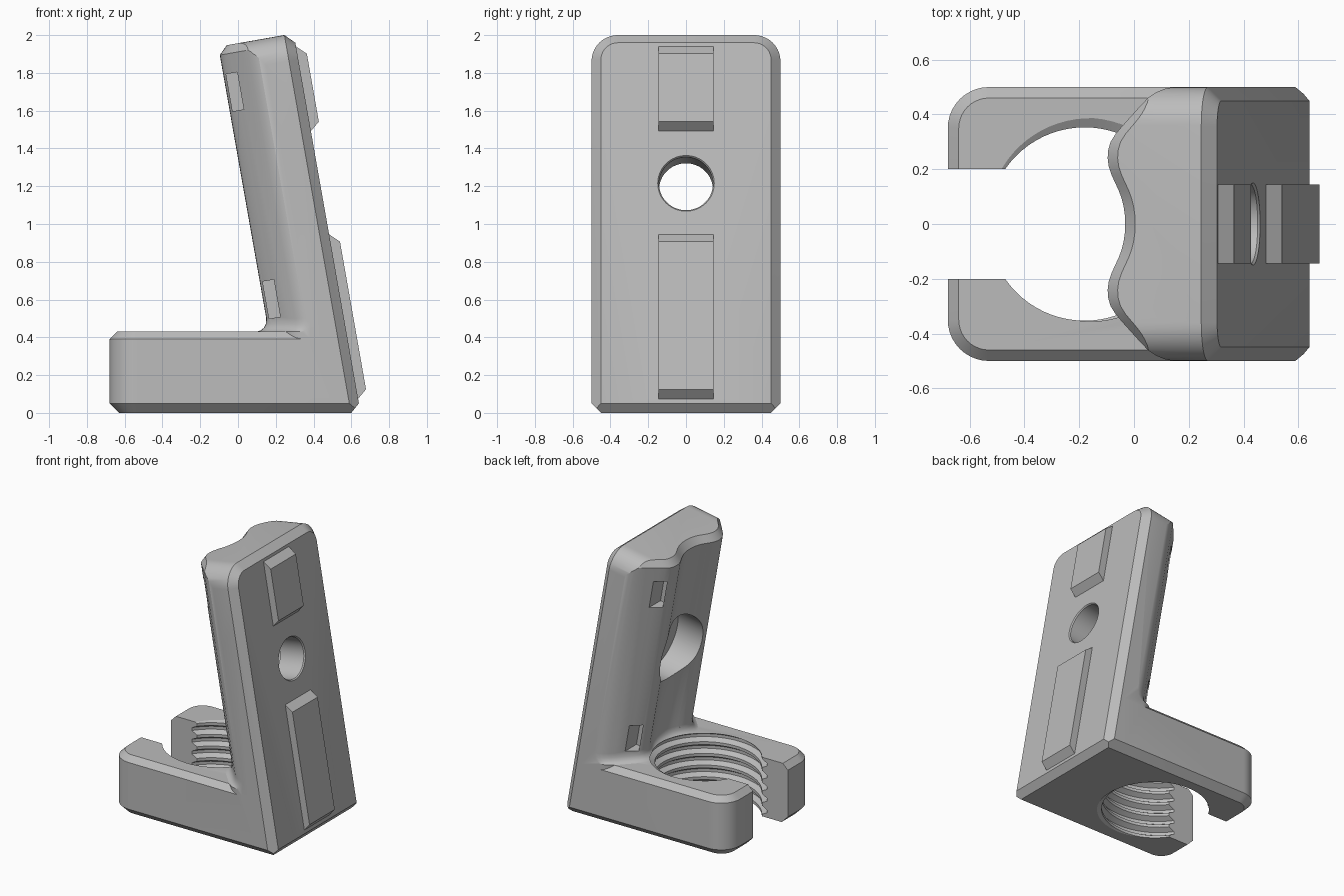
import bpy, bmesh, math

old = bpy.data.objects.get("Cube")
if old:
    bpy.data.objects.remove(old, do_unlink=True)

# One plain grey material
grey = bpy.data.materials.new("mid_grey")
grey.use_nodes = True
colour = (0.5, 0.5, 0.5, 1)
grey.diffuse_color = colour
grey.node_tree.nodes["Principled BSDF"].inputs["Base Color"].default_value = colour

LEAN = math.radians(10)
SIN, COS = math.sin(LEAN), math.cos(LEAN)
LENGTH = 2.04   # of the leaning plate


def lean(u, y, v):
    """Plate frame: u is depth from the back face, v runs up the lean."""
    return (0.649 - v * SIN - u * COS, y, v * COS - u * SIN)


def finish(name, bm):
    bmesh.ops.recalc_face_normals(bm, faces=bm.faces)
    mesh = bpy.data.meshes.new(name)
    bm.to_mesh(mesh)
    bm.free()
    mesh.materials.append(grey)
    obj = bpy.data.objects.new(name, mesh)
    bpy.context.collection.objects.link(obj)
    return obj


def loft(name, rings):
    bm = bmesh.new()
    rows = [[bm.verts.new(p) for p in ring] for ring in rings]
    n = len(rows[0])
    for a, b in zip(rows, rows[1:]):
        for i in range(n):
            k = (i + 1) % n
            bm.faces.new((a[i], a[k], b[k], b[i]))
    bm.faces.new(rows[0])
    bm.faces.new(rows[-1])
    return finish(name, bm)


def combine(target, other, operation):
    mod = target.modifiers.new("combine", "BOOLEAN")
    mod.operation, mod.object, mod.solver = operation, other, "EXACT"
    bpy.context.view_layer.objects.active = target
    bpy.ops.object.modifier_apply(modifier=mod.name)
    bpy.data.objects.remove(other, do_unlink=True)


def rounded_end(tip, tail, w, r, steps=10):
    """Outline with two rounded corners at the tip and a square tail."""
    s = 1 if tip > tail else -1
    half = []
    for i in range(steps + 1):
        t = math.pi / 2 * i / steps
        half.append((tip - s * r * (1 - math.sin(t)), w - r * (1 - math.cos(t))))
    half.insert(0, (tail, w))
    return half + [(a, -b) for a, b in reversed(half)]


def footprint(z, inset, tail):
    return [(x, y, z) for x, y in rounded_end(-0.68 + inset, tail, 0.5 - inset, 0.15 - inset)]


def silhouette(u, inset):
    return [lean(u, y, v) for v, y in
            rounded_end(LENGTH - inset, -0.3, 0.5 - inset, 0.14 - inset)]


def box(name, corners, y0, y1):
    """Prism across y from (u, v) corners in the plate frame."""
    return loft(name, [[lean(u, y, v) for u, v in corners] for y in (y0, y1)])


def round_cutter(name, sections, v, n=64):
    return loft(name, [[lean(u, r * math.cos(2 * math.pi * i / n),
                             v + r * math.sin(2 * math.pi * i / n)) for i in range(n)]
                       for u, r in sections])


# Leaning plate: wavy front section, foot fillet and chamfered top
half = [(0, .34), (.03, .341), (.06, .345), (.09, .352), (.12, .363), (.15, .377),
        (.18, .391), (.21, .401), (.24, .405), (.27, .403), (.30, .394), (.33, .375),
        (.36, .349), (.43, .285), (.46, .256), (.48, .23), (.493, .205), (.5, .175),
        (.52, .12), (.52, -.05)]
section = [(-y, u) for y, u in reversed(half[1:])] + half


def grow(u, extra):
    return u + extra if u > 0.13 else u


def level_ring(z, extra):
    return [lean(grow(u, extra), y, (z + grow(u, extra) * SIN) / COS) for y, u in section]


def square_ring(v, extra):
    return [lean(grow(u, extra), y, v) for y, u in section]


foot = [(-0.1, .06), (.43, .06), (.437, .04), (.45, .022), (.47, .008), (.5, 0)]
body = loft("threaded_bracket", [level_ring(z, e) for z, e in foot] +
            [square_ring(LENGTH - .045, 0), square_ring(LENGTH + .02, -.065)])
combine(body, loft("plate_outline", [silhouette(0, .05), silhouette(.05, 0),
                                     silhouette(.7, 0)]), "INTERSECT")
combine(body, loft("foot_trim", [footprint(0, .05, .6), footprint(.05, 0, .64),
                                 footprint(2.2, 0, .64)]), "INTERSECT")

# Base block with chamfered edges
combine(body, loft("base", [footprint(0, .05, .5), footprint(.05, 0, .5),
                            footprint(.39, 0, .5), footprint(.43, .04, .5)]), "UNION")

# Raised pads on the back
for low, high in ((.076, .96), (1.515, 1.97)):
    pad = [(.03, low), (0, low), (-.05, low + .042), (-.05, high - .048), (0, high), (.03, high)]
    combine(body, box("back_pad", pad, -.145, .145), "UNION")

# Bolt hole and its counterbore
combine(body, round_cutter("bolt_hole", [(-.03, .175), (.008, .143), (.7, .143)], 1.234),
        "DIFFERENCE")
combine(body, round_cutter("counterbore", [(.2, .24), (.7, .24)], 1.234), "DIFFERENCE")

# Small side slots in the sloping front faces
for v in (.675, 1.79):
    for s in (-1, 1):
        slot = [(.33, v - .1), (.39, v - .1), (.39, v + .1), (.33, v + .1)]
        combine(body, box("strap_slot", slot, s * .25, s * .6), "DIFFERENCE")


# Helical cutter for the threaded socket
def thread_cutter(pitch=.085, n=72, rows=26):
    radii = (.353, .353, .388, .388)
    bm = bmesh.new()
    grid = []
    for i in range(n):
        t = math.pi + 2 * math.pi * i / n
        grid.append([bm.verts.new((-.18 + radii[j % 4] * math.cos(t), radii[j % 4] * math.sin(t),
                                   -.1 + pitch * (j / 4 + i / n))) for j in range(rows + 1)])
    for i in range(n):
        step = 0 if i < n - 1 else 4
        after = grid[(i + 1) % n]
        for j in range(rows - step):
            bm.faces.new((grid[i][j], after[j + step], after[j + step + 1], grid[i][j + 1]))
    bottom, top = bm.verts.new((-.18, 0, -.1)), bm.verts.new((-.18, 0, .5))
    for e in [e for e in bm.edges if e.is_boundary]:
        a, b = e.verts
        bm.faces.new((a, b, bottom if a.co.z < .2 else top))
    return finish("thread_cutter", bm)


combine(body, thread_cutter(), "DIFFERENCE")

# Open mouth of the socket
mouth = [(-.8, -.2), (-.35, -.2), (-.35, .2), (-.8, .2)]
combine(body, loft("mouth", [[(x, y, z) for x, y in mouth] for z in (-.1, .6)]), "DIFFERENCE")

# Smooth curves, crisp edges
bpy.ops.object.select_all(action="DESELECT")
body.select_set(True)
bpy.context.view_layer.objects.active = body
bpy.ops.object.shade_smooth_by_angle(angle=math.radians(25))
